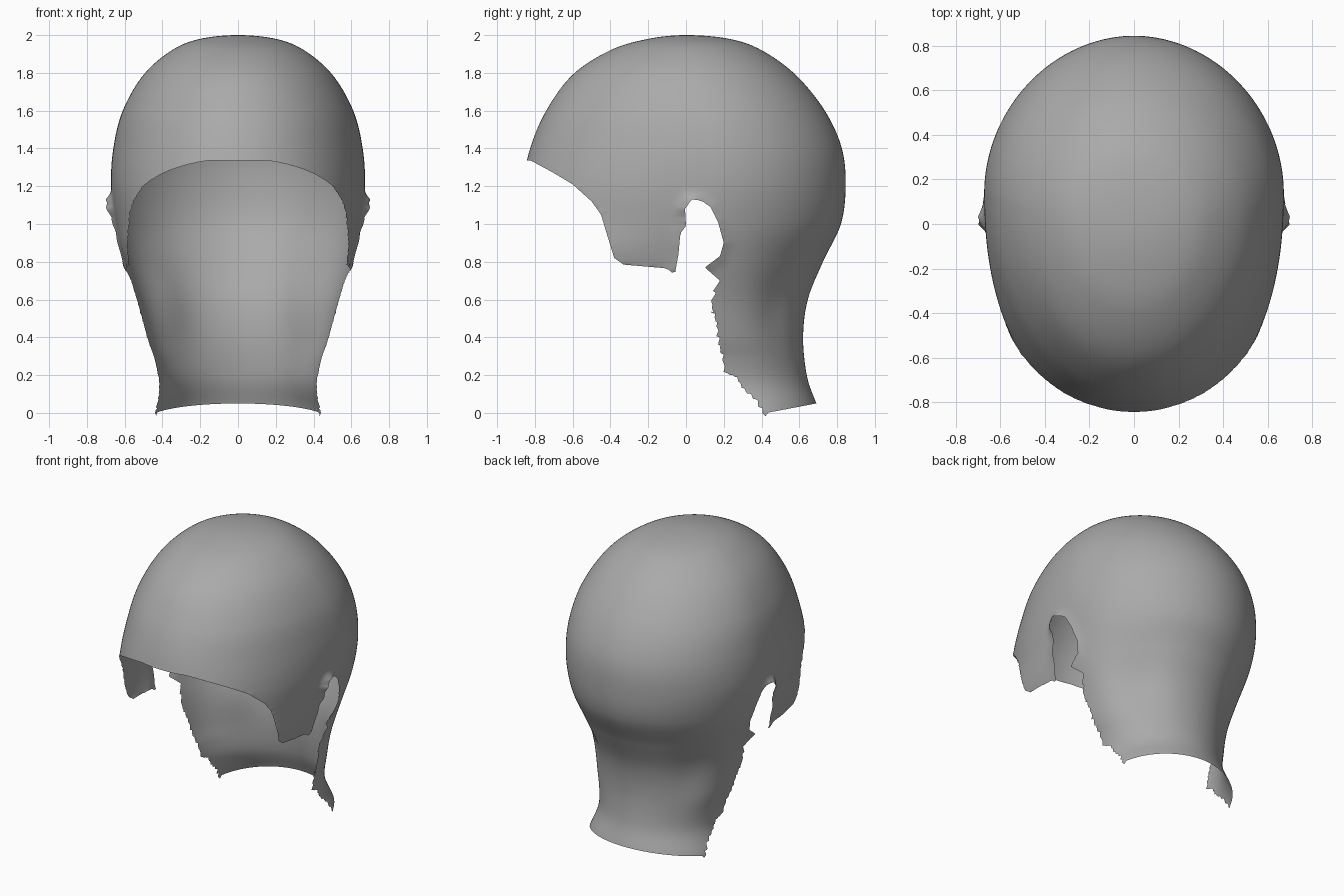
import bpy, bmesh, math
from mathutils import Vector

if "Cube" in bpy.data.objects:
    bpy.data.objects.remove(bpy.data.objects["Cube"])

ROWS, SEGS = 200, 260

# Horizontal sections: z, front y, back y, half width, y of widest point, front squareness
SECTIONS = [
    (2.00, 0.00, 0.00, 0.00, 0.00, 2.0),
    (1.98, -0.20, 0.23, 0.20, 0.02, 2.0),
    (1.92, -0.40, 0.40, 0.35, 0.04, 2.0),
    (1.79, -0.60, 0.58, 0.50, 0.06, 2.0),
    (1.60, -0.74, 0.735, 0.61, 0.10, 2.05),
    (1.40, -0.825, 0.825, 0.66, 0.13, 2.1),
    (1.20, -0.865, 0.845, 0.672, 0.14, 2.25),
    (1.00, -0.86, 0.82, 0.648, 0.12, 2.45),
    (0.80, -0.82, 0.725, 0.602, 0.10, 3.0),
    (0.60, -0.60, 0.645, 0.535, 0.14, 2.6),
    (0.40, -0.40, 0.62, 0.48, 0.18, 2.3),
    (0.20, -0.20, 0.64, 0.42, 0.24, 2.2),
    (0.05, 0.00, 0.69, 0.46, 0.30, 2.0),
]

# Side outline (y, z) of the open face, ear opening and ragged neck edge
FACE = [(-1, 1.345), (-0.82, 1.335), (-0.70, 1.27), (-0.60, 1.21), (-0.50, 1.12),
        (-0.45, 1.05), (-0.42, 0.95), (-0.38, 0.82), (-0.33, 0.785), (-0.10, 0.765)]
EAR = [(-0.06, 0.73), (-0.04, 0.84), (-0.03, 0.95), (0.0, 0.99), (-0.005, 1.08),
       (0.03, 1.13), (0.08, 1.125), (0.13, 1.09), (0.17, 1.01), (0.2, 0.9),
       (0.18, 0.83), (0.10, 0.77)]
NECK = [(0.18, 0.70), (0.14, 0.57), (0.17, 0.48), (0.18, 0.40), (0.20, 0.31),
        (0.22, 0.21), (0.28, 0.19), (0.31, 0.13), (0.38, 0.07), (0.43, -0.02)]


def toothed(path):
    """Adds two saw teeth to each stretch of the torn neck edge."""
    out = []
    for a, b in zip(path, path[1:]):
        a, b = Vector(a), Vector(b)
        m = (a + b) / 2
        out += [a, a.lerp(m, 0.85) + Vector((-0.02, 0)), m, m.lerp(b, 0.85) + Vector((-0.02, 0))]
    return out + [Vector(path[-1])]


EAR = [Vector(p) for p in EAR]
EDGE = [Vector(p) for p in FACE] + EAR + toothed(NECK)
OPENING = EDGE + [Vector((0.43, -1)), Vector((-1, -1))]


def section(t):
    """Smooth interpolation through the section list, t in 0..1."""
    s = t * (len(SECTIONS) - 1)
    i = min(int(s), len(SECTIONS) - 2)
    u = s - i
    n = SECTIONS[1]
    before = (n[0], -n[1], -n[2], -n[3], -n[4], n[5])
    after = tuple(2 * a - b for a, b in zip(SECTIONS[-1], SECTIONS[-2]))
    k = [before] + SECTIONS + [after]
    return [0.5 * (2 * b + (c - a) * u + (2 * a - 5 * b + 4 * c - d) * u * u
                   + (3 * b - a - 3 * c + d) * u ** 3) for a, b, c, d in zip(*k[i:i + 4])]


def inside(y, z, poly):
    hit = False
    for (y1, z1), (y2, z2) in zip(poly, poly[1:] + poly[:1]):
        if (z1 > z) != (z2 > z) and y < (y2 - y1) * (z - z1) / (z2 - z1) + y1:
            hit = not hit
    return hit


def nearest(p, path):
    """Closest point to p on an open path."""
    best = None
    for a, b in zip(path, path[1:]):
        d = b - a
        q = a + d * max(0, min(1, (p - a).dot(d) / d.length_squared))
        if best is None or (q - p).length < (best - p).length:
            best = q
    return best


def surface_point(t, phi):
    z, yf, yb, w, yc, n = section(t)
    s, c = math.sin(phi), math.cos(phi)
    e = 2 / (n if c < 0 else 1.95)
    sx = math.copysign(abs(s) ** e, s)
    cy = math.copysign(abs(c) ** e, c)
    x, y = w * sx, yc + cy * (yb - yc if c > 0 else yc - yf)
    # hollow beside the nape muscles
    side = math.acos(max(-1, min(1, c)))
    dent = 0.045 * math.exp(-((side - 0.8) / 0.28) ** 2 - ((z - 0.58) / 0.22) ** 2)
    x, y = x * (1 - dent), yc + (y - yc) * (1 - dent)
    # flared rim round the ear opening, highest at its upper front
    if abs(x) > 0.4 and -0.2 < y < 0.35 and 0.65 < z < 1.25:
        p = Vector((y, z))
        d = (nearest(p, EAR) - p).length
        high = 0.012 + 0.032 * math.exp(-((y - 0.01) / 0.05) ** 2 - ((z - 1.1) / 0.08) ** 2)
        x += math.copysign(high * math.exp(-(d / 0.03) ** 1.5), x)
    # sloping bottom edge
    if z < 0.3:
        z += (y - 0.69) * 0.19 * (0.3 - z) / 0.25
    return Vector((x, y, z))


# Scalp and neck shell, trimmed by the side outline
bm = bmesh.new()
pole = bm.verts.new((0, 0, 2))
rings = [[bm.verts.new(surface_point(i / ROWS, 2 * math.pi * j / SEGS)) for j in range(SEGS)]
         for i in range(1, ROWS + 1)]
for j in range(SEGS):
    bm.faces.new((pole, rings[0][(j + 1) % SEGS], rings[0][j]))
for a, b in zip(rings, rings[1:]):
    for j in range(SEGS):
        k = (j + 1) % SEGS
        bm.faces.new((a[j], a[k], b[k], b[j]))
for f in bm.faces:
    f.smooth = True
cut = []
for f in bm.faces:
    m = f.calc_center_median()
    if m.z < 1.36 and inside(m.y, m.z, OPENING):
        cut.append(f)
bmesh.ops.delete(bm, geom=cut, context='FACES')

# Pull the stepped cut onto the outline
for v in bm.verts:
    if v.is_boundary:
        p = Vector((v.co.y, v.co.z))
        q = nearest(p, EDGE)
        if (q - p).length < 0.02:
            v.co.y, v.co.z = q
bmesh.ops.recalc_face_normals(bm, faces=bm.faces)

mesh = bpy.data.meshes.new("scalp_shell")
bm.to_mesh(mesh)
bm.free()
shell = bpy.data.objects.new("scalp_shell", mesh)
bpy.context.collection.objects.link(shell)

# Dark grey surface
grey = bpy.data.materials.new("dark_grey")
grey.diffuse_color = (0.4, 0.4, 0.4, 1)
grey.use_nodes = True
grey.node_tree.nodes["Principled BSDF"].inputs["Base Color"].default_value = grey.diffuse_color
mesh.materials.append(grey)
